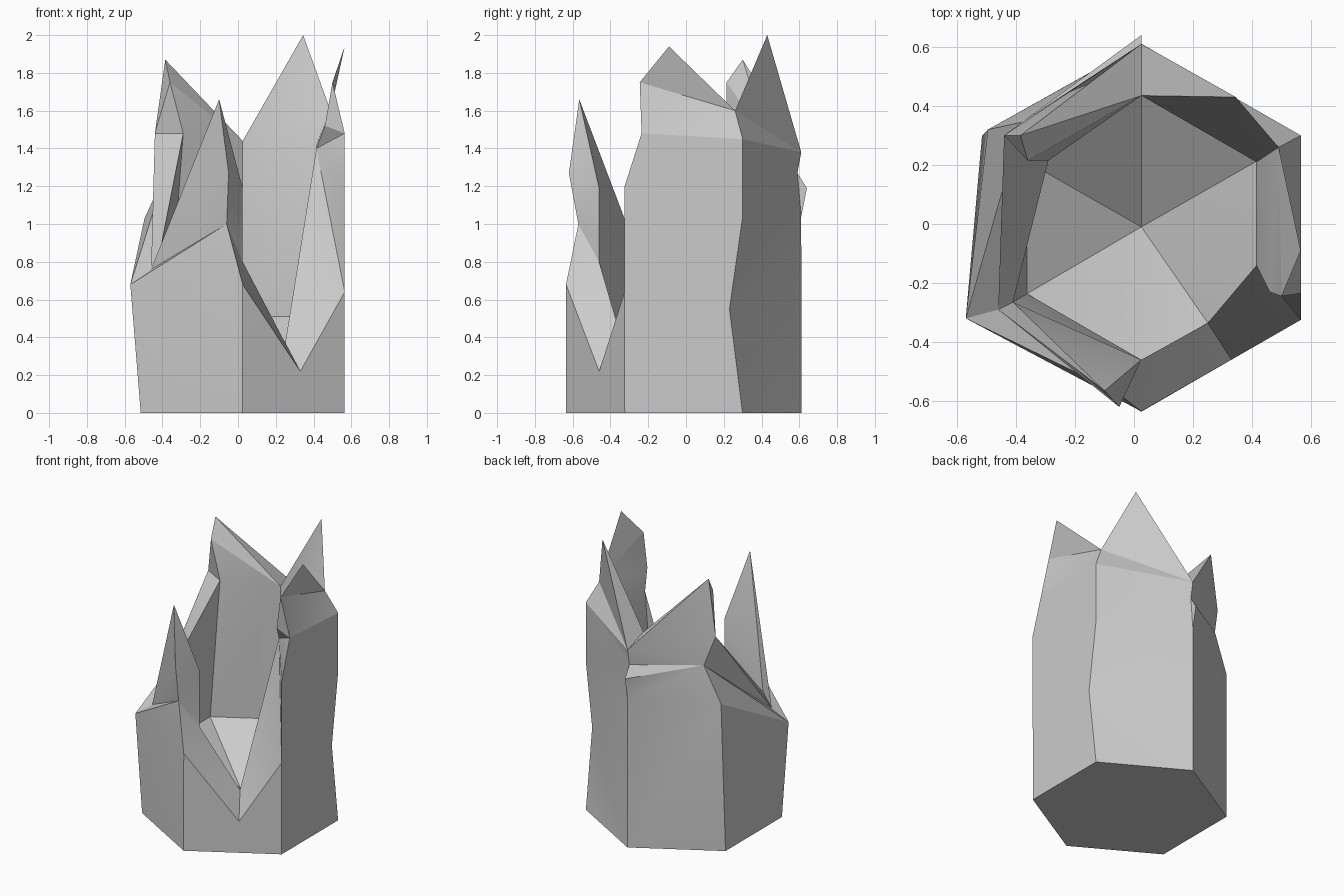
import bpy, bmesh
from math import cos, sin, radians
from mathutils import Vector

if "Cube" in bpy.data.objects:
    bpy.data.objects.remove(bpy.data.objects["Cube"])

bm = bmesh.new()

def face(points):
    pts = []
    for p in points:
        p = Vector(p)
        if not pts or (p - pts[-1]).length > 1e-4:
            pts.append(p)
    if (pts[0] - pts[-1]).length < 1e-4:
        pts.pop()
    if len(pts) > 2:
        bm.faces.new([bm.verts.new(p) for p in pts])

def hexagon(r, cy, z):
    # corners: front, front right, back right, back, back left, front left
    return [Vector((0.025 + r * cos(radians(a)), cy + r * sin(radians(a)), z))
            for a in range(-90, 270, 60)]

base = hexagon(0.6235, -0.0125, 0)
ring = hexagon(0.4475, -0.0125, 0.51)
apex = Vector((0.025, -0.01, 0.2))

# kinks along the outer corner edges, bottom to top
kinks = {2: [(.565, .23, .55), (.565, .30, 1.04)],
         3: [(.025, .61, 1.04), (.025, .64, 1.19), (.025, .59, 1.27)],
         4: [(-.495, .32, 1.03), (-.38, .345, 1.28)],
         5: [(-.57, -.32, .68)]}

def rim(outer, inner):
    # stitch the broken top edges together with triangles
    o, n = [Vector(p) for p in outer], [Vector(p) for p in inner]
    i = j = 0
    while i < len(o) - 1 or j < len(n) - 1:
        if j == len(n) - 1 or (i < len(o) - 1 and
                (o[i + 1] - n[j]).length <= (o[i] - n[j + 1]).length):
            face([o[i], o[i + 1], n[j]])
            i += 1
        else:
            face([o[i], n[j + 1], n[j]])
            j += 1

def panel(k, outer, inner, notch=None, crease=None):
    # crease: two outline positions where the outer skin folds
    m = (k + 1) % 6
    skin = [base[k], base[m]] + kinks.get(m, []) + outer[::-1] + kinks.get(k, [])[::-1]
    if crease:
        a, b = crease
        face(skin[a:b + 1])
        face(skin[b:] + skin[:a + 1])
    else:
        face(skin)
    if notch:
        # wall broken down through the floor edge
        face([ring[k], notch, inner[0]])
        face([notch, ring[m], inner[-1]])
        face([apex, ring[k], notch])
        face([apex, notch, ring[m]])
    else:
        face([ring[k], ring[m]] + inner[::-1])
        face([apex, ring[k], ring[m]])
    rim(outer, inner)

# front right panel, with the deep notch
notch = (.25, -.335, .37)
panel(0, [(.025, -.635, .68), (.33, -.46, .22), (.565, -.325, .64)],
      [(.025, -.46, .80), notch, (.415, -.14, 1.40)], notch)

# right panel
tip, edge, valley = (.565, -.09, 1.94), (.50, -.245, 1.75), (.49, .26, 1.60)
panel(1, [(.565, -.325, .64), (.565, -.325, 1.20), (.565, -.235, 1.48), edge, tip,
          valley, (.565, .30, 1.45)],
      [(.415, -.14, 1.40), (.46, -.23, 1.52), edge, tip, valley, (.415, .21, 1.42)])

# back right panel, the tallest
tip = (.345, .43, 2.0)
panel(2, [(.565, .30, 1.45), valley, tip, (.025, .61, 1.38)],
      [(.415, .21, 1.42), valley, tip, (.025, .435, 1.44)])

# back left panel
tip, step, shelf = (-.385, .30, 1.87), (-.44, .30, 1.48), (-.29, .215, 1.48)
panel(3, [(.025, .61, 1.38), tip, step],
      [(.025, .435, 1.44), tip, (-.36, .215, 1.75), shelf])

# left panel, folded inward along its slanting top
low, lip = (-.46, -.29, .76), (-.41, -.265, .87)
panel(4, [step, low], [shelf, lip], crease=(2, 5))

# front left panel, folded above the front left corner
tip = (-.10, -.565, 1.66)
panel(5, [low, tip, (-.05, -.62, 1.27), (-.06, -.57, 1.0), (.025, -.635, .68)],
      [lip, tip, (.025, -.46, 1.19), (.025, -.46, .80)], crease=(3, 7))

# underside
face(base[::-1])

bmesh.ops.remove_doubles(bm, verts=bm.verts, dist=1e-4)
bmesh.ops.triangulate(bm, faces=[f for f in bm.faces if len(f.verts) > 3],
                      ngon_method='BEAUTY')
bmesh.ops.recalc_face_normals(bm, faces=bm.faces)

mesh = bpy.data.meshes.new("broken_hex_column")
bm.to_mesh(mesh)
bm.free()
obj = bpy.data.objects.new("broken_hex_column", mesh)
bpy.context.collection.objects.link(obj)

# soften only the slight folds inside each panel
bpy.context.view_layer.objects.active = obj
obj.select_set(True)
bpy.ops.object.shade_smooth_by_angle(angle=radians(25))
